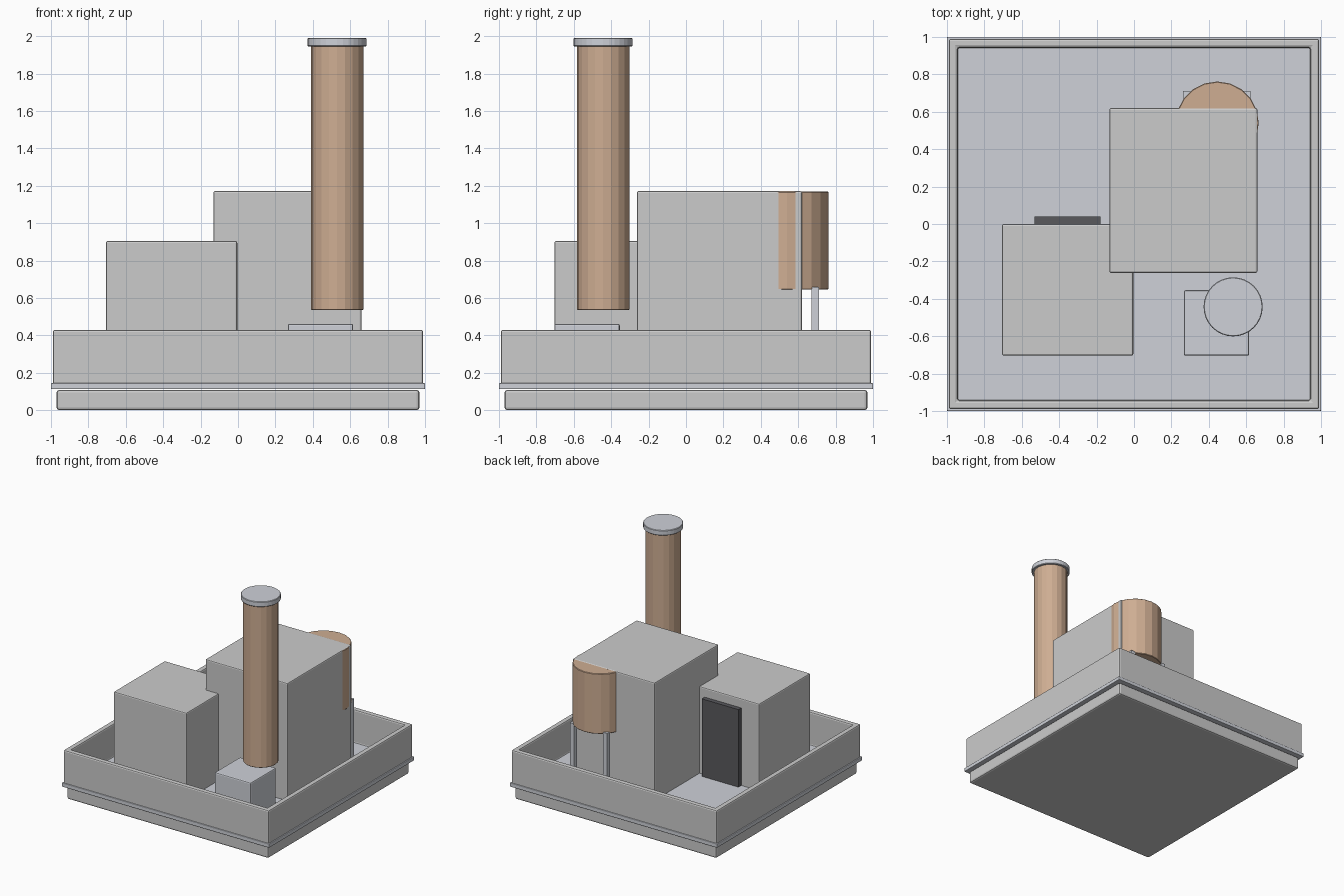
import bpy, bmesh, math
from mathutils import Matrix, Vector

if "Cube" in bpy.data.objects:
    bpy.data.objects.remove(bpy.data.objects["Cube"])


def material(name, rgb):
    m = bpy.data.materials.new(name)
    m.diffuse_color = (*rgb, 1)
    m.use_nodes = True
    m.node_tree.nodes["Principled BSDF"].inputs["Base Color"].default_value = m.diffuse_color
    return m


BRICK = material("brown", (0.62, 0.42, 0.29))
METAL = material("metal", (0.62, 0.64, 0.69))
DARK = material("dark", (0.10, 0.10, 0.11))


def finish(name, bm, mat, bevel, segments=2):
    mesh = bpy.data.meshes.new(name)
    bmesh.ops.recalc_face_normals(bm, faces=bm.faces)
    bm.to_mesh(mesh)
    bm.free()
    ob = bpy.data.objects.new(name, mesh)
    bpy.context.collection.objects.link(ob)
    if mat:
        mesh.materials.append(mat)
    if bevel:
        mod = ob.modifiers.new("bevel", "BEVEL")
        mod.width = bevel
        mod.segments = segments
        mod.limit_method = "ANGLE"
        mod.angle_limit = math.radians(40)
    return ob


def box_bm(x, y, z):
    bm = bmesh.new()
    lo, hi = Vector((x[0], y[0], z[0])), Vector((x[1], y[1], z[1]))
    bmesh.ops.create_cube(bm, size=1, matrix=Matrix.Translation((lo + hi) / 2)
                          @ Matrix.Diagonal((*(hi - lo), 1)))
    return bm


def box(name, x, y, z, mat=None, bevel=0.0):
    return finish(name, box_bm(x, y, z), mat, bevel)


def cylinder(name, centre, radius, z, mat, sides):
    bm = bmesh.new()
    bmesh.ops.create_cone(bm, cap_ends=True, segments=sides, radius1=radius, radius2=radius,
                          depth=z[1] - z[0],
                          matrix=Matrix.Translation((*centre, (z[0] + z[1]) / 2)))
    return finish(name, bm, mat, 0.004, 1)


def square(half):
    return (-half, half), (-half, half)


# Base plinth, trim band and roof deck
box("plinth", *square(0.97), (0, 0.109), None, 0.015)
box("trim_band", *square(1.0), (0.112, 0.145), METAL, 0.005)
box("roof_deck", *square(0.93), (0.13, 0.15), METAL)

# Parapet: a box whose top is inset and sunk
bm = box_bm(*square(0.99), (0.125, 0.43))
top = max(bm.faces, key=lambda f: f.calc_center_median().z)
bmesh.ops.inset_region(bm, faces=[top], thickness=0.065)
sunk = bmesh.ops.extrude_discrete_faces(bm, faces=[top])["faces"][0]
bmesh.ops.translate(bm, verts=sunk.verts, vec=(0, 0, -0.29))
finish("parapet", bm, None, 0.012)

# Rooftop blocks, door and vent
box("small_block", (-0.706, -0.004), (-0.704, 0), (0.14, 0.905), None, 0.01)
box("tall_block", (-0.132, 0.66), (-0.262, 0.62), (0.14, 1.172), None, 0.01)
box("door_panel", (-0.533, -0.18), (-0.01, 0.039), (0.15, 0.825), DARK)
box("vent_box", (0.266, 0.616), (-0.704, -0.354), (0.14, 0.462), METAL, 0.01)

# Chimney and its cap
cylinder("chimney", (0.53, -0.443), 0.14, (0.535, 1.955), BRICK, 20)
cylinder("chimney_cap", (0.53, -0.443), 0.158, (1.945, 1.99), METAL, 32)

# Water tank on four legs
cylinder("water_tank", (0.445, 0.54), 0.222, (0.645, 1.169), BRICK, 20)
for i, (sx, sy) in enumerate([(-1, -1), (1, -1), (-1, 1), (1, 1)]):
    cx, cy = 0.442 + sx * 0.16, 0.53 + sy * 0.16
    box(f"tank_leg_{i + 1}", (cx - 0.02, cx + 0.02), (cy - 0.02, cy + 0.02),
        (0.14, 0.66), METAL)
